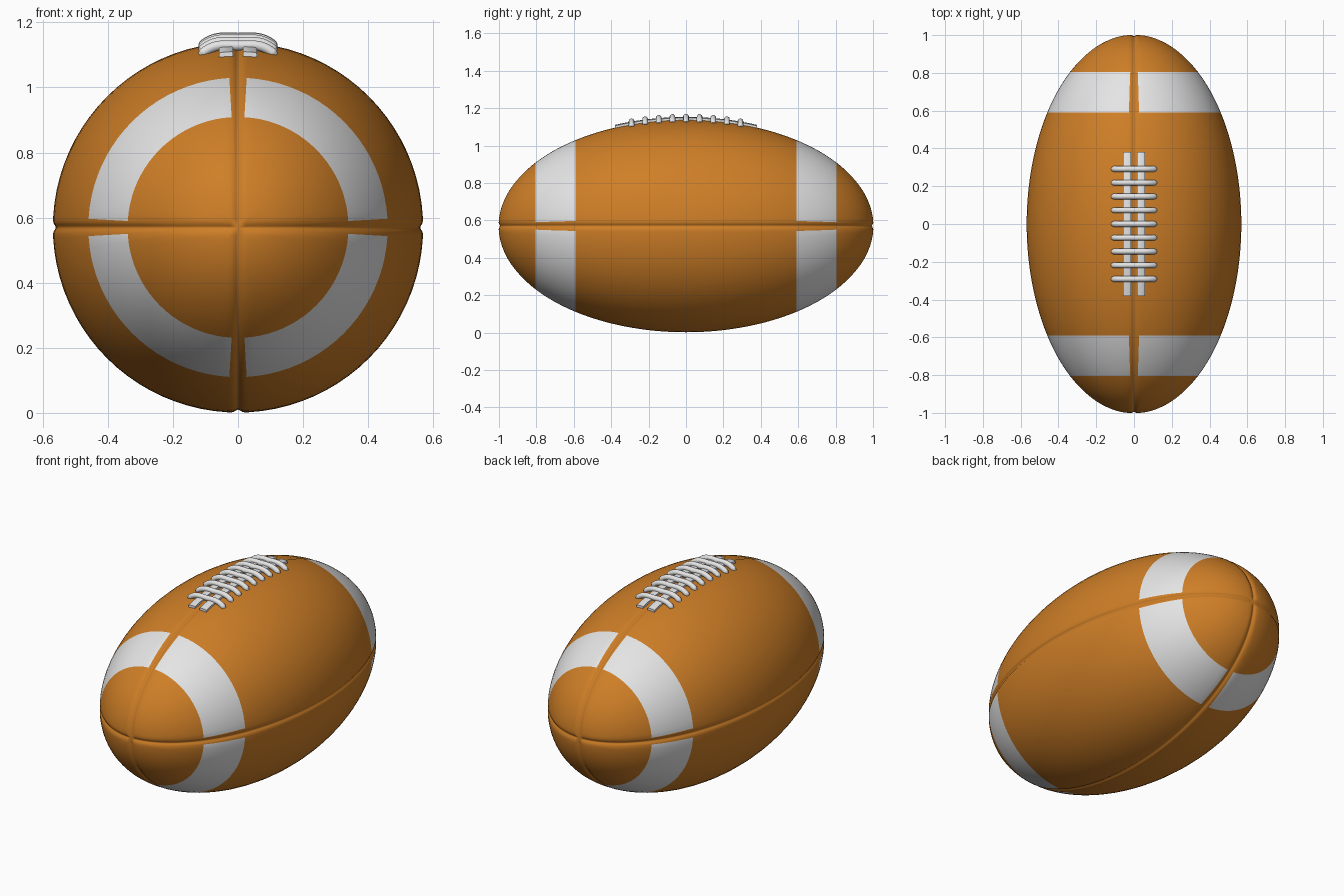
import bpy, bmesh, math

cube = bpy.data.objects.get("Cube")
if cube:
    bpy.data.objects.remove(cube)

RAD, HALF, MID = 0.569, 1.003, 0.57          # ball radius, half length, centre height
BAND_IN, BAND_OUT = 0.59, 0.805              # painted band limits along y
GAP = 0.058                                  # band gap beside each seam (radians)


def material(name, rgb):
    m = bpy.data.materials.new(name)
    m.use_nodes = True
    m.diffuse_color = (*rgb, 1)
    m.node_tree.nodes["Principled BSDF"].inputs["Base Color"].default_value = (*rgb, 1)
    return m


orange = material("orange leather", (0.62, 0.21, 0.02))
white = material("white", (0.78, 0.78, 0.78))


def finish(bm, name, mats, angle=60):
    bmesh.ops.recalc_face_normals(bm, faces=bm.faces)
    mesh = bpy.data.meshes.new(name)
    bm.to_mesh(mesh)
    bm.free()
    for m in mats:
        mesh.materials.append(m)
    ob = bpy.data.objects.new(name, mesh)
    bpy.context.collection.objects.link(ob)
    smooth(ob, angle)
    return ob


def smooth(ob, angle):
    bpy.ops.object.select_all(action='DESELECT')
    ob.select_set(True)
    bpy.context.view_layer.objects.active = ob
    bpy.ops.object.shade_smooth_by_angle(angle=math.radians(angle))


def surface_z(x, y):
    return MID + math.sqrt(RAD ** 2 * (1 - (y / HALF) ** 2) - x * x)


def spread(a, b, n):
    return [a + (b - a) * i / n for i in range(n)]


# Ball: rings along y, with extra columns beside the four grooved seams
near = [0, 0.007, 0.014, 0.022, 0.035]
quarter = near + spread(GAP, math.pi / 2 - GAP, 20)
quarter += [math.pi / 2 - a for a in [GAP] + near[:0:-1]]
angles = [q * math.pi / 2 + a for q in range(4) for a in quarter]
half = spread(0, BAND_IN, 14) + spread(BAND_IN, BAND_OUT, 6)
start = math.asin(BAND_OUT / HALF)
half += [HALF * math.sin(t) for t in spread(start, math.pi / 2, 14)]
rows = [-y for y in half[:0:-1]] + half


def ball_point(y, a):
    r = RAD * math.sqrt(1 - (y / HALF) ** 2)
    x, z = r * math.cos(a), r * math.sin(a)
    groove = 0.009 * math.exp(-(min(abs(x), abs(z)) / 0.011) ** 2)
    # Push the seams in along the surface normal
    nx, ny, nz = x / RAD ** 2, y / HALF ** 2, z / RAD ** 2
    k = groove / math.sqrt(nx * nx + ny * ny + nz * nz)
    return x - nx * k, y - ny * k, z - nz * k + MID


bm = bmesh.new()
rings = [[bm.verts.new(ball_point(y, a)) for a in angles] for y in rows]
count = len(angles)
for r, (low, high) in enumerate(zip(rings, rings[1:])):
    y = abs(rows[r] + rows[r + 1]) / 2
    for i in range(count):
        j = (i + 1) % count
        f = bm.faces.new((low[i], low[j], high[j], high[i]))
        column = i % len(quarter)
        clear = len(near) <= column < len(near) + 20
        f.material_index = int(BAND_IN < y < BAND_OUT and clear)
for ring, end in ((rings[0], -1), (rings[-1], 1)):
    tip = bm.verts.new((0, end * (HALF - 0.009), MID))
    for i in range(count):
        bm.faces.new((ring[i], ring[(i + 1) % count], tip))
finish(bm, "ball", [orange, white])


# Two long lace strips that follow the top of the ball
def lace_strip(name, side):
    bm = bmesh.new()
    section = [(0.015, -0.01), (0.015, 0.011), (0.02, 0.014),
               (0.053, 0.014), (0.058, 0.011), (0.058, -0.01)]
    loops = []
    for i in range(33):
        y = -0.38 + 0.76 * i / 32
        loops.append([bm.verts.new((side * x, y, surface_z(x, y) + h)) for x, h in section])
    n = len(section)
    for a, b in zip(loops, loops[1:]):
        for i in range(n):
            j = (i + 1) % n
            bm.faces.new((a[i], a[j], b[j], b[i]))
    bm.faces.new(loops[0])
    bm.faces.new(loops[-1])
    finish(bm, name, [white], 35)


lace_strip("left_lace_strip", 1)
lace_strip("right_lace_strip", -1)


# Nine cross laces, each a round cord arched over the strips
arch = [(0.116, -0.004, 0.6), (0.108, 0.002, 1), (0.088, 0.012, 1), (0.062, 0.017, 1), (0.03, 0.016, 1)]
path = [(-x, h, s) for x, h, s in arch] + [(0, 0.0145, 1)] + arch[::-1]
for k in range(9):
    y = (k - 4) * 0.0728
    curve = bpy.data.curves.new("cross_lace", 'CURVE')
    curve.dimensions = '3D'
    curve.bevel_depth = 0.0155
    curve.bevel_resolution = 3
    curve.resolution_u = 4
    curve.use_fill_caps = True
    spline = curve.splines.new('BEZIER')
    spline.bezier_points.add(len(path) - 1)
    for p, (x, h, s) in zip(spline.bezier_points, path):
        p.co = (x, y, surface_z(x, y) + h)
        p.radius = s
        p.handle_left_type = p.handle_right_type = 'AUTO'
    curve.materials.append(white)
    lace = bpy.data.objects.new(f"cross_lace_{k + 1}", curve)
    bpy.context.collection.objects.link(lace)
    bpy.ops.object.select_all(action='DESELECT')
    lace.select_set(True)
    bpy.context.view_layer.objects.active = lace
    bpy.ops.object.convert(target='MESH')
    smooth(bpy.context.view_layer.objects.active, 60)
